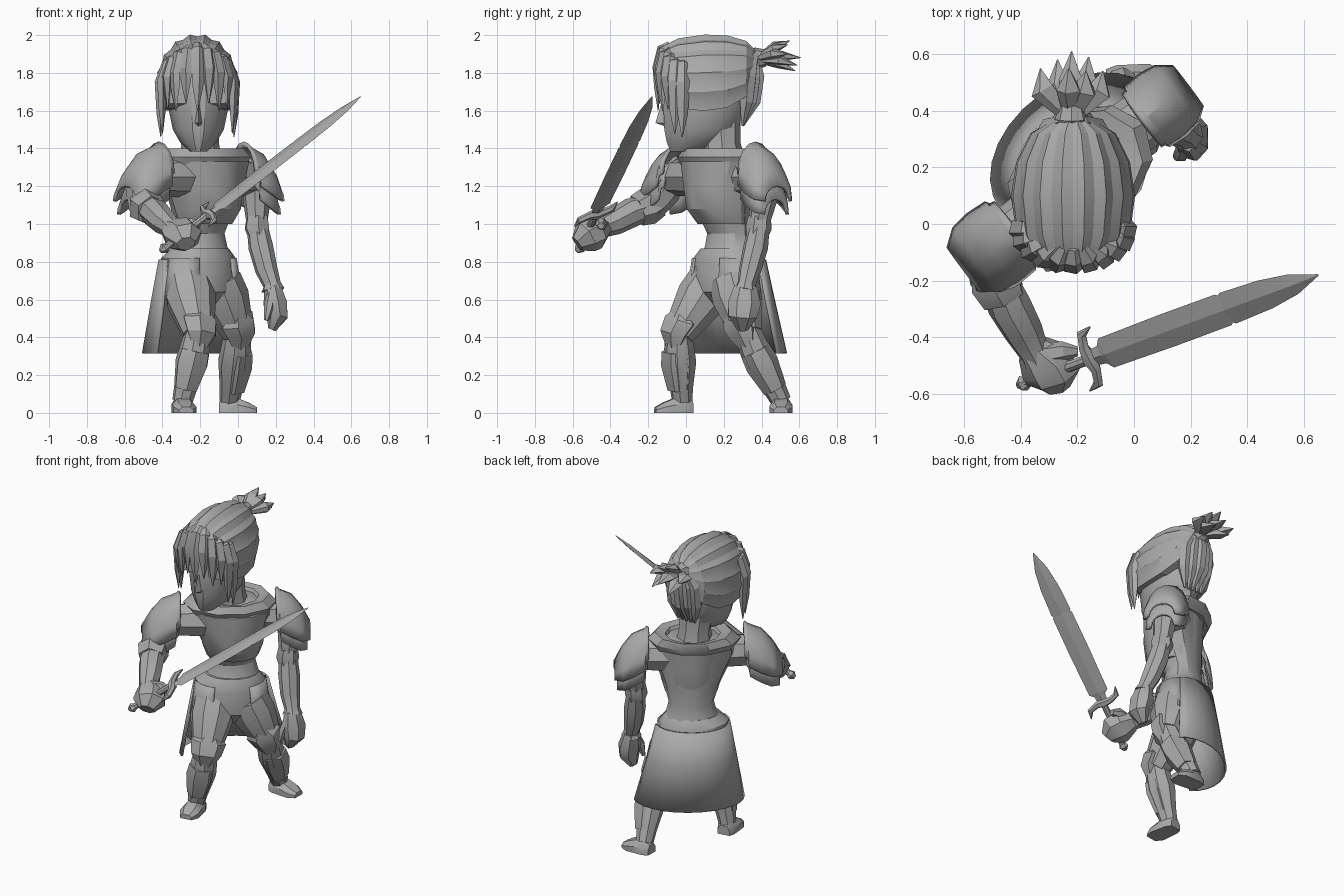
import bpy, bmesh
from math import sin, cos, radians, pi
from mathutils import Vector as V

cube = bpy.data.objects.get("Cube")
if cube:
    bpy.data.objects.remove(cube, do_unlink=True)

grey = bpy.data.materials.new("plain_grey")
grey.use_nodes = True
GREY = (0.4, 0.4, 0.4, 1)
grey.diffuse_color = GREY
for node in grey.node_tree.nodes:
    if node.type == 'BSDF_PRINCIPLED':
        node.inputs["Base Color"].default_value = GREY

# Body axes: the torso is twisted towards its left, the head faces forward
LEFT, FRONT, UP = V((.8, .6, 0)), V((.6, -.8, 0)), V((0, 0, 1))
X, Y = V((1, 0, 0)), V((0, 1, 0))


def loft(name, rings, closed=True, thick=0, angle=32):
    """Skin a list of equal-length point rings."""
    bm = bmesh.new()
    rows = [[bm.verts.new(p) for p in ring] for ring in rings]
    n = len(rows[0])
    for a, b in zip(rows, rows[1:]):
        for i in range(n if closed else n - 1):
            j = (i + 1) % n
            bm.faces.new((a[i], a[j], b[j], b[i]))
    if closed:
        bm.faces.new(rows[0])
        bm.faces.new(rows[-1])
    bmesh.ops.recalc_face_normals(bm, faces=bm.faces)
    me = bpy.data.meshes.new(name)
    bm.to_mesh(me)
    bm.free()
    me.materials.append(grey)
    ob = bpy.data.objects.new(name, me)
    bpy.context.collection.objects.link(ob)
    if thick:
        mod = ob.modifiers.new("thickness", 'SOLIDIFY')
        mod.thickness = thick
        mod.offset = 0
    bpy.ops.object.select_all(action='DESELECT')
    ob.select_set(True)
    bpy.context.view_layer.objects.active = ob
    bpy.ops.object.shade_smooth_by_angle(angle=radians(angle))


def arc(c, u, v, a, b, n, start=0, end=360):
    """Points on an ellipse; a full turn leaves out the repeated end."""
    steps = n if end - start == 360 else n - 1
    angles = [radians(start + (end - start) * i / steps) for i in range(n)]
    return [V(c) + u * (a * cos(t)) + v * (b * sin(t)) for t in angles]


def limb(name, stations, ref, n=8, flat=1.0, angle=32):
    """Tube along (point, radius) stations; flat squeezes it along ref."""
    pts = [V(p) for p, r in stations]
    rings = []
    for i, (p, r) in enumerate(stations):
        t = (pts[min(i + 1, len(pts) - 1)] - pts[max(i - 1, 0)]).normalized()
        u = ref.cross(t).normalized()
        rings.append(arc(p, u, t.cross(u), r, r * flat, n))
    loft(name, rings, angle=angle)


def body(name, stations, n=12, start=0, end=360, **kw):
    """Horizontal ovals (x, y, z, half width, half depth) on the twisted axes."""
    rings = [arc((x, y, z), LEFT, FRONT, w, d, n, start, end) for x, y, z, w, d in stations]
    loft(name, rings, closed=end - start == 360, **kw)


# Torso, breastplate and collar
body("torso", [(-.2, .22, .80, .2, .15), (-.2, .23, .88, .155, .12), (-.2, .23, .95, .138, .11),
               (-.19, .21, 1.05, .168, .135), (-.185, .195, 1.16, .215, .145), (-.185, .19, 1.27, .27, .15),
               (-.19, .19, 1.34, .26, .16), (-.19, .19, 1.37, .18, .14)])
body("breastplate", [(-.18, .2, 1.0, .16, .13), (-.165, .18, 1.08, .185, .175),
                     (-.165, .175, 1.2, .205, .185), (-.17, .175, 1.33, .25, .185)])
body("collar", [(-.19, .185, 1.315, .265, .185), (-.19, .185, 1.355, .285, .205), (-.19, .195, 1.4, .235, .195),
                (-.19, .2, 1.39, .17, .15), (-.19, .2, 1.33, .14, .12)], n=10)

# Hips, belt, long rear skirt and side hip plates
body("pelvis", [(-.2, .22, .86, .17, .13), (-.2, .21, .76, .205, .155), (-.2, .21, .64, .2, .15),
                (-.2, .21, .56, .09, .08)], n=10)
body("belt", [(-.21, .22, .775, .22, .165), (-.21, .22, .82, .215, .16), (-.2, .22, .87, .165, .13)], n=14)
body("rear_skirt", [(-.21, .23, .81, .225, .165), (-.208, .24, .6, .27, .195), (-.2, .255, .315, .335, .235)],
     n=15, start=166, end=352, thick=.012)
for label, start, end, low in (("left", -12, 58, .6), ("right", 118, 172, .6)):
    body(label + "_hip_plate", [(-.21, .22, .82, .215, .16), (-.21, .22, .72, .23, .175),
                                (-.205, .22, low, .25, .19)], n=4, start=start, end=end, thick=.014)


# Shoulder armour: arched shells that droop outwards
def pauldron(name, centre, out, size, drop):
    rings = []
    for o, w, top, low in ((-.08, .13, 1.43, 1.27), (-.055, .135, 1.41, 1.25), (-.05, .15, 1.41, 1.2),
                           (.03, .155, 1.38, 1.16), (.1, .145, 1.3, 1.13), (.16, .1, 1.2, 1.12)):
        c = V(centre) + out * (o * size) + UP * (low - drop)
        rings.append(arc(c, FRONT, UP, w * size, top - low, 9, 0, 180))
    loft(name, rings, closed=False, thick=.018)


for label, centre, out, size in (("right", (-.475, -.07, 0), -LEFT, .95), ("left", (.08, .405, 0), LEFT, .84)):
    pauldron(label + "_pauldron", centre, out, size, 0)
    pauldron(label + "_lower_pauldron", centre, out, size * .88, .07)
    limb(label + "_shoulder", [(V(centre) - out * .24 + UP * 1.25, .11),
                               (V(centre) - out * .02 + UP * 1.25, .1), (V(centre) + out * .06 + UP * 1.22, .07)], UP)

# Sword arm
limb("right_upper_arm", [((-.48, -.06, 1.29), .085), ((-.5, -.12, 1.18), .095), ((-.49, -.2, 1.09), .09),
                         ((-.46, -.25, 1.07), .06)], X)
limb("right_elbow_guard", [((-.5, -.14, 1.12), .08), ((-.49, -.2, 1.095), .1), ((-.46, -.26, 1.07), .085)], X, n=6)
limb("right_forearm", [((-.48, -.2, 1.09), .068), ((-.44, -.29, 1.06), .078), ((-.39, -.38, 1.01), .07),
                       ((-.355, -.45, .98), .055), ((-.335, -.48, .96), .065)], X)
limb("right_fist", [((-.36, -.44, .98), .055), ((-.31, -.49, .95), .09), ((-.285, -.53, .93), .088),
                    ((-.275, -.575, .895), .045)], X, n=7, flat=1.15)
limb("right_thumb", [((-.31, -.46, .99), .04), ((-.25, -.45, 1), .036), ((-.2, -.45, .99), .018)], UP, n=6)

# Hanging arm
limb("left_upper_arm", [((.1, .41, 1.27), .08), ((.1, .41, 1.13), .075), ((.1, .39, 1.02), .058)], FRONT)
limb("left_elbow_guard", [((.1, .39, 1.04), .06), ((.1, .385, .98), .07), ((.11, .375, .93), .055)], FRONT, n=6)
limb("left_forearm", [((.1, .39, 1), .055), ((.12, .37, .88), .066), ((.15, .34, .76), .06),
                      ((.18, .32, .68), .048), ((.185, .315, .65), .062)], FRONT)
limb("left_hand", [((.185, .315, .67), .045), ((.2, .31, .58), .066), ((.21, .3, .51), .058),
                   ((.18, .3, .44), .022)], Y, n=7, flat=1.35)
limb("left_thumb", [((.18, .28, .63), .03), ((.165, .245, .56), .028), ((.15, .235, .49), .012)], Y, n=6)


# Legs, knee armour and feet
def leg(label, hip, knee, ankle, toe):
    hip, knee, ankle, toe = V(hip), V(knee), V(ankle), V(toe).normalized()
    limb(label + "_thigh", [(hip, .13), (hip.lerp(knee, .35), .135), (hip.lerp(knee, .75), .105),
                            (knee, .085)], FRONT, n=9)
    limb(label + "_shin", [(knee + UP * .03, .068), (knee.lerp(ankle, .2), .08), (knee.lerp(ankle, .42), .087),
                           (knee.lerp(ankle, .8), .062), (ankle, .054)], FRONT)
    limb(label + "_greave", [(knee.lerp(ankle, .25) + toe * .012, .083), (knee.lerp(ankle, .45) + toe * .012, .09),
                             (knee.lerp(ankle, .82) + toe * .01, .065)], FRONT, n=6)
    limb(label + "_knee_guard", [(knee.lerp(ankle, .3) + FRONT * .045, .03), (knee + FRONT * .03, .094),
                                 (knee.lerp(hip, .25) + FRONT * .04, .11),
                                 (knee.lerp(hip, .5) + FRONT * .09, .02)], FRONT, n=6, flat=.7)
    side, rings = toe.cross(UP), []
    for d, w, h in ((-.055, .04, .06), (-.02, .055, .085), (.05, .06, .075), (.1, .062, .055), (.145, .038, .03)):
        c = V((ankle.x, ankle.y, 0)) + toe * d
        rings.append([c + side * w, c + side * w + UP * h * .55, c + side * w * .55 + UP * h,
                      c - side * w * .55 + UP * h, c - side * w + UP * h * .55, c - side * w])
    loft(label + "_foot", rings)


leg("right", (-.27, .14, .7), (-.21, -.04, .42), (-.295, -.02, .06), (.15, -1, 0))
leg("left", (-.11, .25, .7), (0, .32, .42), (-.045, .505, .06), (1, -.02, 0))

# Head: ovals given as height, half width, front and back
limb("neck", [((-.2, .2, 1.3), .12), ((-.2, .19, 1.42), .1), ((-.21, .18, 1.55), .11)], Y)
loft("head", [arc((-.21, (f + b) / 2, z), X, Y, w, (b - f) / 2, 14) for z, w, f, b in (
    (1.385, .045, -.085, .06), (1.43, .095, -.105, .2), (1.5, .135, -.12, .28), (1.62, .16, -.125, .32),
    (1.8, .165, -.11, .33), (1.92, .13, -.05, .28))])
loft("nose", [[V((-.21 + w, -.09, z)), V((-.21, y, z)), V((-.21 - w, -.09, z))] for z, w, y in (
    (1.52, .026, -.12), (1.535, .03, -.162), (1.64, .014, -.13))], angle=10)

# Ridged hair cap combed back to the knot
rings = []
for y, w, z, h in ((-.1, .165, 1.74, .215), (-.04, .2, 1.73, .255), (.1, .218, 1.73, .275),
                   (.22, .2, 1.74, .26), (.32, .15, 1.77, .2), (.38, .05, 1.83, .08)):
    ring = []
    for i in range(23):
        t, k = radians(-28 + 236 * i / 22), .955 if i % 2 else 1.01
        ring.append(V((-.215 + w * k * cos(t), y, z + h * k * sin(t))))
    rings.append(ring)
loft("hair_cap", rings, angle=20)

# Fringe locks, lower and longest at the temples
for i in range(11):
    a = pi + pi * i / 10
    out = V((cos(a) * .19, sin(a) * .125, 0))
    base, side = V((-.215, -.02, 0)), abs(cos(a))
    tip, top = 1.64 - .18 * side ** 8 - .04 * (i % 2), UP * (1.93 - .08 * side ** 2)
    limb("fringe_lock", [(base + out * .55 + top + UP * .025, .02), (base + out * .88 + top, .036),
                         (base + out * 1.06 + top - UP * .1, .04), (base + out * 1.04 + UP * (tip + .12), .03),
                         (base + out * 1.02 + UP * tip, .003)],
         out.normalized(), n=5, flat=.65, angle=20)

# Gathered hair below the knot, the knot and the loose tail
for i in range(-2, 3):
    x = -.215 + i * .042
    limb("nape_lock", [((-.215 + i * .015, .36, 1.9), .025), ((x, .38 - abs(i) * .022, 1.78), .04),
                       ((x, .36 - abs(i) * .02, 1.65), .04), ((-.215 + i * .03, .3, 1.52), .008)],
         Y, n=6, angle=20)
limb("hair_knot", [((-.22, .33, 1.87), .035), ((-.22, .37, 1.875), .06), ((-.22, .42, 1.88), .045)], UP, n=8)
for x, y, z in ((-.11, .54, 1.9), (-.16, .59, 1.84), (-.22, .61, 1.88), (-.27, .58, 1.81),
                (-.33, .55, 1.89), (-.23, .55, 1.97), (-.17, .54, 1.95)):
    tip, root = V((x, y, z)), V((-.22, .37, 1.87))
    mid = root.lerp(tip, .58) + V(((x + .22) * .35, 0, .015))
    limb("tail_lock", [(root, .024), (mid, .046), (tip, .002)], UP, n=5, flat=.6, angle=20)

# Sword: grip, curved guard and diamond-section blade
pommel = V((-.41, -.57, .855))
D = (V((.65, -.18, 1.675)) - pommel).normalized()
W = V((.5, -.82, -.18))
W = (W - D * W.dot(D)).normalized()
N = D.cross(W)
limb("pommel", [(pommel, .012), (pommel + D * .025, .03), (pommel + D * .055, .016)], N, n=6)
limb("grip", [(pommel + D * .04, .02), (pommel + D * .34, .02)], N, n=8)
guard = pommel + D * .335
limb("guard", [(guard + W * s * .1 + D * d, r) for s, d, r in (
    (-1.1, .07, .003), (-.95, .02, .018), (-.45, 0, .02), (0, 0, .03), (.45, 0, .02),
    (.95, -.02, .018), (1.1, -.07, .003))], N, n=6)
blade = []
for s, w in ((.34, .03), (.39, .036), (.41, .06), (.7, .064), (.955, .063), (.965, .055), (.975, .063),
             (1.15, .057), (1.28, .04), (1.396, .003)):
    c, t = pommel + D * s, .011 if s < 1.3 else .002
    blade.append([c + W * w, c + N * t, c - W * w, c - N * t])
loft("blade", blade, angle=8)
